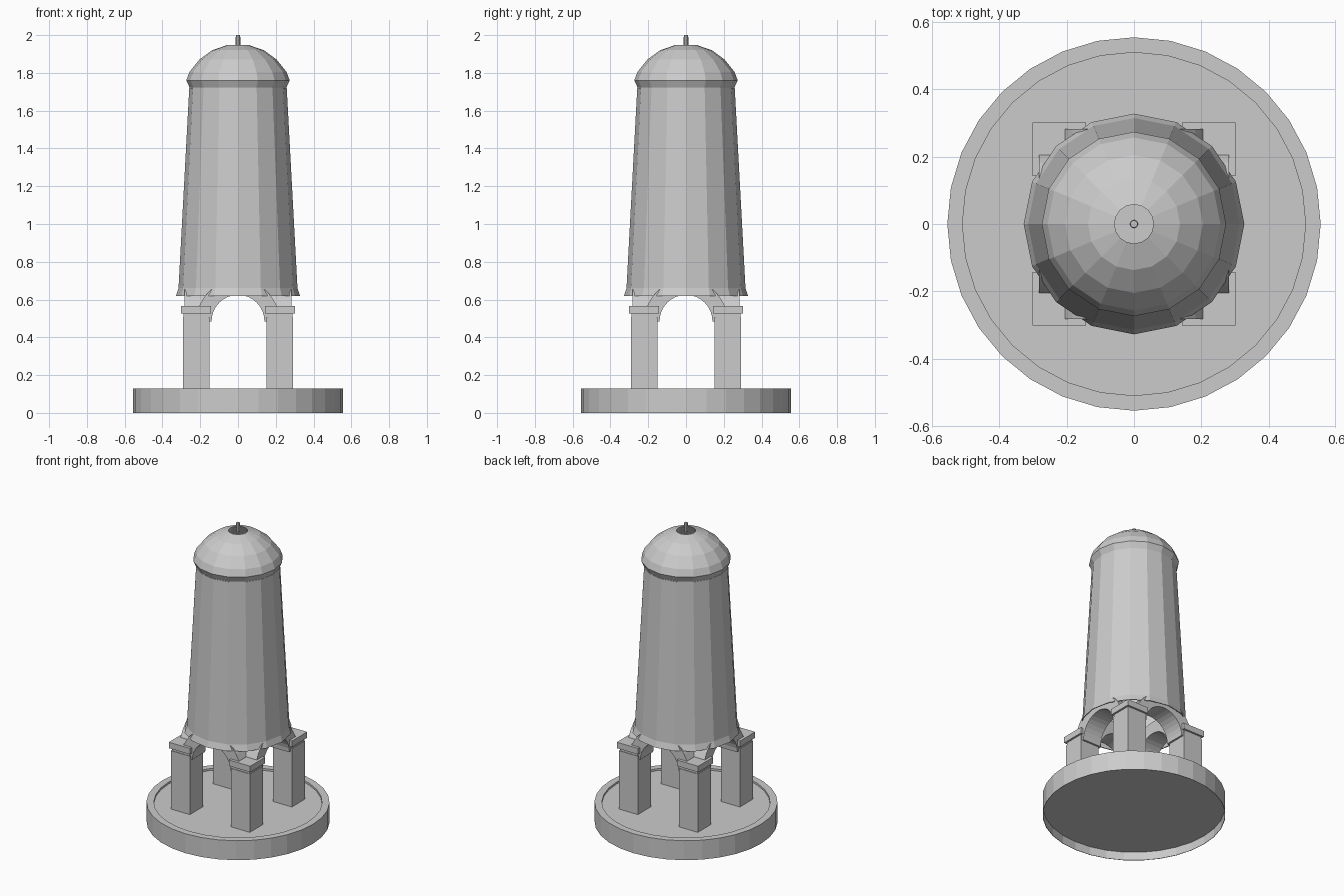
import bpy, bmesh
from math import pi, cos, sin

if "Cube" in bpy.data.objects:
    bpy.data.objects.remove(bpy.data.objects["Cube"], do_unlink=True)

stone = bpy.data.materials.new("grey stone")
stone.use_nodes = True
grey = (0.6, 0.6, 0.6, 1)
stone.diffuse_color = grey
stone.node_tree.nodes["Principled BSDF"].inputs["Base Color"].default_value = grey


def finish(name, bm):
    bmesh.ops.recalc_face_normals(bm, faces=bm.faces)
    mesh = bpy.data.meshes.new(name)
    bm.to_mesh(mesh)
    bm.free()
    mesh.materials.append(stone)
    ob = bpy.data.objects.new(name, mesh)
    bpy.context.collection.objects.link(ob)
    return ob


def lathe(name, profile, sides, closed=False, caps=False):
    """Spin a (radius, height) profile round the z axis."""
    bm = bmesh.new()
    rings = [[bm.verts.new((r * cos(2 * pi * i / sides), r * sin(2 * pi * i / sides), z))
              for i in range(sides)] for r, z in profile]
    pairs = list(zip(rings, rings[1:]))
    if closed:
        pairs.append((rings[-1], rings[0]))
    for a, b in pairs:
        for i in range(sides):
            j = (i + 1) % sides
            bm.faces.new((a[i], a[j], b[j], b[i]))
    if caps:
        bm.faces.new(rings[0])
        bm.faces.new(rings[-1])
    return finish(name, bm)


def block(name, x, y, half, z0, z1):
    bm = bmesh.new()
    bmesh.ops.create_cube(bm, size=1)
    for v in bm.verts:
        v.co = (x + v.co.x * 2 * half, y + v.co.y * 2 * half, z0 + (v.co.z + 0.5) * (z1 - z0))
    return finish(name, bm)


def arch(name, turn):
    """Half ring standing on two neighbouring pillars."""
    bm = bmesh.new()
    steps, spring = 16, 0.485
    sections = []
    for i in range(steps + 1):
        a = pi * i / steps
        sections.append([bm.verts.new((r * cos(a), y, spring + r * sin(a)))
                         for r, y in ((0.14, -0.282), (0.22, -0.282), (0.22, -0.147), (0.14, -0.147))])
    for s, t in zip(sections, sections[1:]):
        for k in range(4):
            m = (k + 1) % 4
            bm.faces.new((s[k], s[m], t[m], t[k]))
    bm.faces.new(sections[0])
    bm.faces.new(sections[-1])
    finish(name, bm).rotation_euler.z = turn


# Round basin with a low rim and a recessed underside
lathe("basin", [(0.552, 0.056), (0.552, 0), (0.555, 0), (0.555, 0.13), (0.51, 0.13), (0.51, 0.117)],
      32, caps=True)

# Four pillars with necks and capitals
for sx, side in ((1, "left"), (-1, "right")):
    for sy, end in ((-1, "front"), (1, "back")):
        x, y = sx * 0.222, sy * 0.222
        tag = end + "_" + side
        block(tag + "_pillar", x, y, 0.07, 0.11, 0.507)
        block(tag + "_neck", x, y, 0.066, 0.507, 0.525)
        block(tag + "_capital", x, y, 0.079, 0.525, 0.565)

# Arches between the pillars
for k, where in enumerate(("front", "left", "back", "right")):
    arch(where + "_arch", k * pi / 2)

# Hollow tapering tower, open at both ends
outer = [(0.328, 0.62), (0.315, 0.66), (0.258, 1.72)]
wall = 0.006
lathe("tower", outer + [(r - wall, z) for r, z in reversed(outer)], 16, closed=True)

# Thin dome with a skirt that tucks into the tower and a round opening on top
lathe("dome", [(0.255, 1.7), (0.256, 1.722), (0.274, 1.76), (0.257, 1.805),
               (0.205, 1.87), (0.137, 1.92), (0.058, 1.947)], 16)

# Finial
lathe("finial", [(0.013, 1.94), (0.013, 1.98), (0.011, 2)], 8, caps=True)
